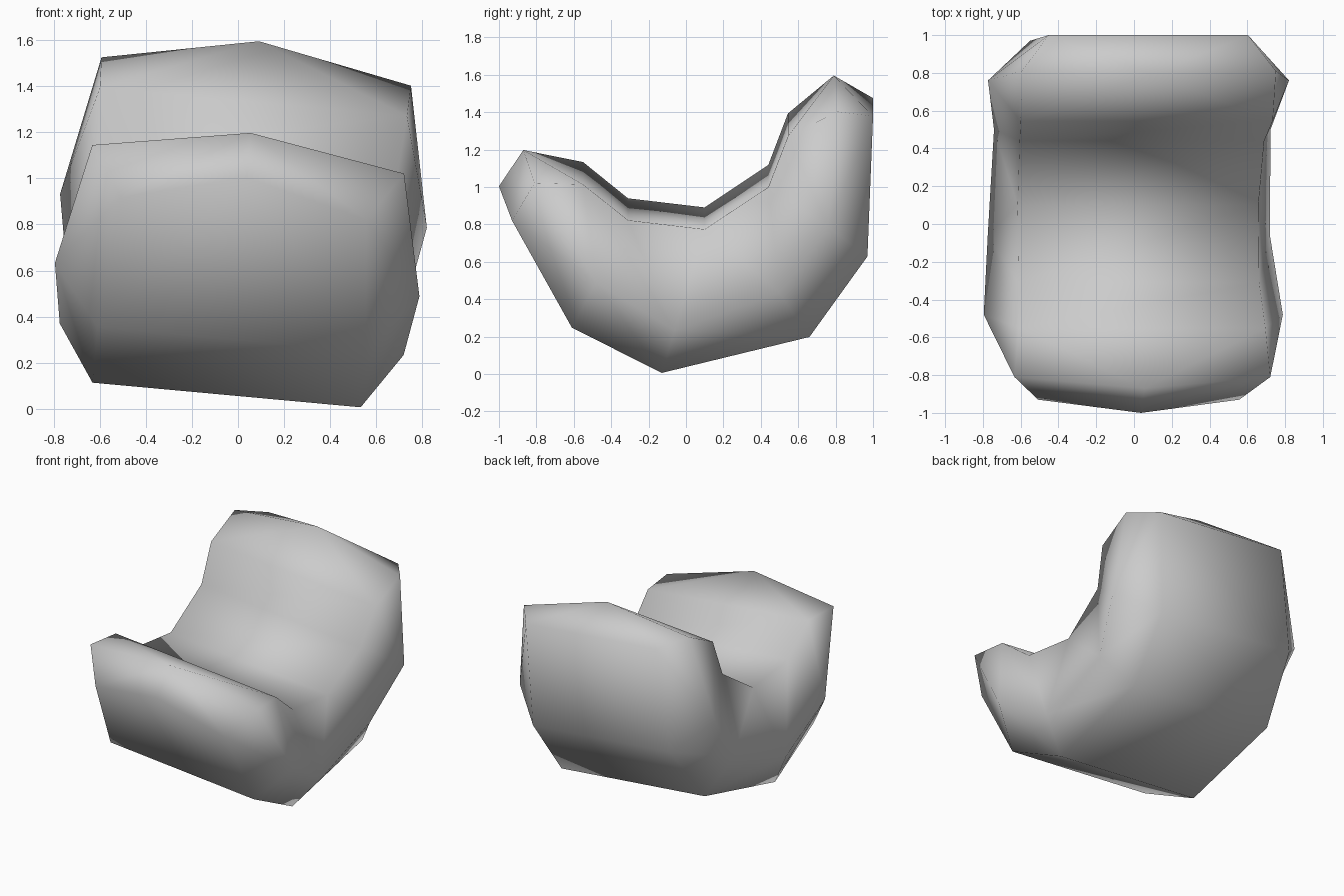
import bpy, bmesh
from mathutils import Matrix, Vector

if "Cube" in bpy.data.objects:
    bpy.data.objects.remove(bpy.data.objects["Cube"])

# Half cross-section rails (x half-width, y, z), front to back
inner = [(.68, -.81, 1.085), (.655, -.55, 1.075), (.64, -.31, .882), (.64, .10, .833),
         (.65, .44, 1.06), (.67, .545, 1.335), (.675, .81, 1.468)]
side = [(.795, -.48, .56), (.75, -.06, .30), (.735, .50, .50), (.80, .76, .86)]
outer = [(.535, -.93, .87), (.585, -.61, .30), (.585, -.13, .057), (.585, .66, .25),
         (.56, .97, .68), (.53, 1.0, 1.43)]
# Crown points on the centre line
crown = {"F": (0, -.87, 1.2), "N": (0, -1.0, 1.005), "B": (0, .79, 1.6)}

bm = bmesh.new()
v = {k: bm.verts.new(p) for k, p in crown.items()}
for s, tag in ((1, "R"), (-1, "L")):
    for name, rail in (("T", inner), ("M", side), ("O", outer)):
        for i, (x, y, z) in enumerate(rail):
            v[f"{name}{i}{tag}"] = bm.verts.new((s * x, y, z))


def face(*keys):
    bm.faces.new([v[k] for k in keys])


# Flanks, mirrored left and right
flank = ["T0 T1 M0", "T1 T2 M1 M0", "T2 T3 M1", "T3 T4 M2 M1", "T4 T5 M3 M2",
         "T5 T6 M3", "T6 O5 M3", "O5 O4 M3", "O4 O3 M2 M3", "O3 O2 M1 M2",
         "O2 O1 M0 M1", "O1 O0 M0", "O0 T0 M0"]
for tag in "RL":
    for f in flank:
        face(*[k + tag for k in f.split()])

# Seat and underside strips between the flanks
for name, ids in (("T", range(1, 5)), ("O", range(1, 5))):
    for i in ids:
        face(f"{name}{i}L", f"{name}{i}R", f"{name}{i+1}R", f"{name}{i+1}L")

# Front lip and back rest top, fanned to the crown points
for a in "RL":
    face("F", "T0" + a, "T1" + a)
    face("F", "N", "O0" + a, "T0" + a)
    face("N", "O0" + a, "O1" + a)
    face("B", "T6" + a, "T5" + a)
    face("B", "T6" + a, "O5" + a)
face("F", "T1R", "T1L")
face("N", "O1R", "O1L")
face("B", "T5R", "T5L")
face("B", "O5R", "O5L")

# Lean the whole cushion slightly to its right
pivot = Vector((0, 0, .6))
bmesh.ops.rotate(bm, cent=pivot, matrix=Matrix.Rotation(.0915, 3, "Y"), verts=bm.verts)
bmesh.ops.recalc_face_normals(bm, faces=bm.faces)
for f in bm.faces:
    f.smooth = True

mesh = bpy.data.meshes.new("curved_cushion")
bm.to_mesh(mesh)
bm.free()
bpy.context.collection.objects.link(bpy.data.objects.new("curved_cushion", mesh))
